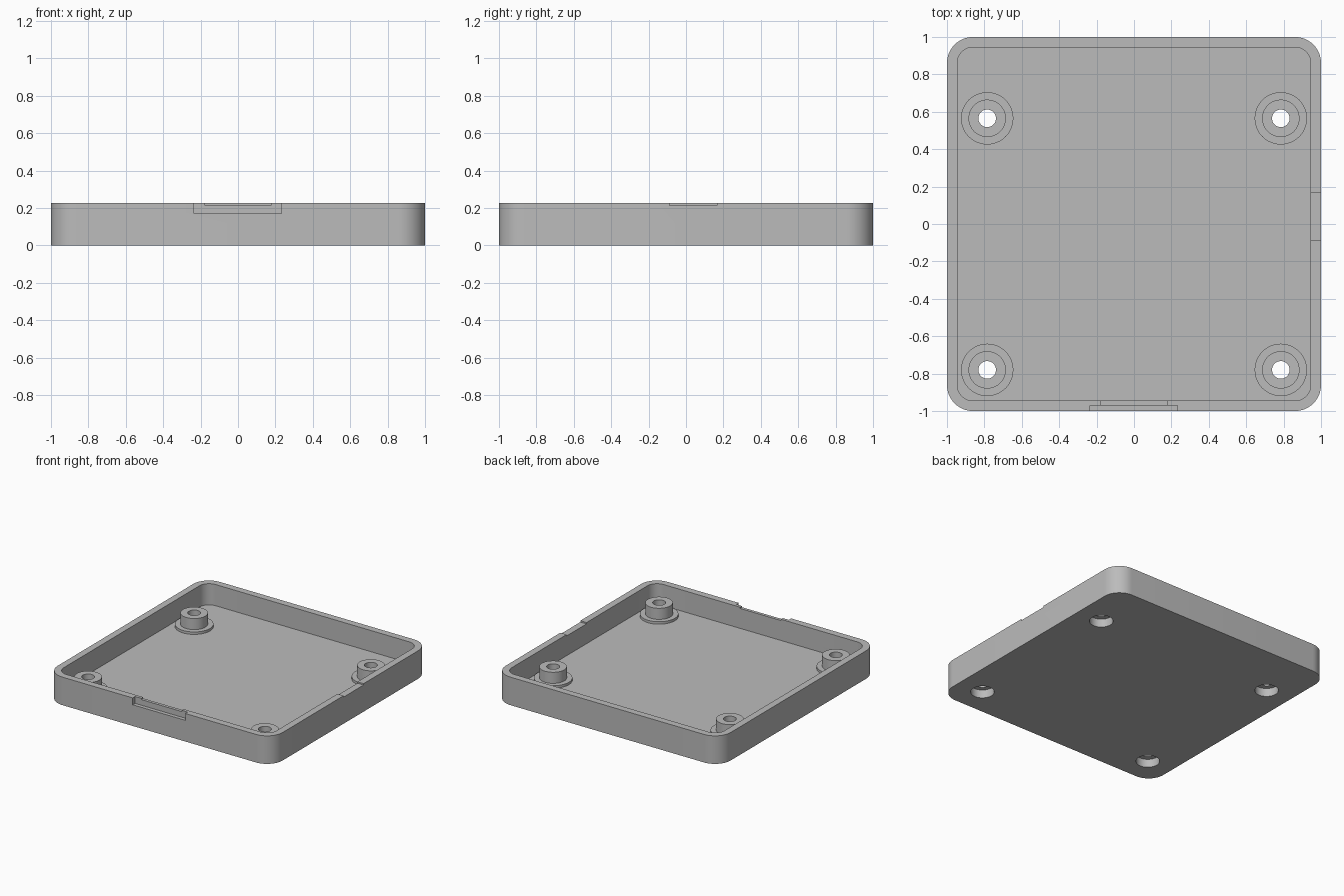
import bpy, bmesh, math

if "Cube" in bpy.data.objects:
    bpy.data.objects.remove(bpy.data.objects["Cube"])

WALL, FLOOR, TOP = 0.055, 0.055, 0.225
BOSS_SPOTS = [(sx * 0.785, y) for sx in (-1, 1) for y in (0.565, -0.78)]

grey = bpy.data.materials.new("light_grey")
grey.diffuse_color = (0.5, 0.5, 0.5, 1)
grey.use_nodes = True
grey.node_tree.nodes["Principled BSDF"].inputs["Base Color"].default_value = grey.diffuse_color


def add_object(name, bm):
    bmesh.ops.recalc_face_normals(bm, faces=bm.faces)
    mesh = bpy.data.meshes.new(name)
    bm.to_mesh(mesh)
    bm.free()
    mesh.materials.append(grey)
    ob = bpy.data.objects.new(name, mesh)
    bpy.context.collection.objects.link(ob)
    return ob


def activate(ob):
    bpy.ops.object.select_all(action='DESELECT')
    ob.select_set(True)
    bpy.context.view_layer.objects.active = ob


def prism(name, outline, z0, z1):
    """Extrude a flat outline from z0 to z1."""
    bm = bmesh.new()
    low = [bm.verts.new((x, y, z0)) for x, y in outline]
    high = [bm.verts.new((x, y, z1)) for x, y in outline]
    n = len(outline)
    bm.faces.new(low[::-1])
    bm.faces.new(high)
    for i in range(n):
        j = (i + 1) % n
        bm.faces.new((low[i], low[j], high[j], high[i]))
    return add_object(name, bm)


def rounded_square(half, r, steps=14):
    pts = []
    for k, (sx, sy) in enumerate([(1, 1), (-1, 1), (-1, -1), (1, -1)]):
        for i in range(steps + 1):
            a = math.pi / 2 * (k + i / steps)
            pts.append((sx * (half - r) + r * math.cos(a),
                        sy * (half - r) + r * math.sin(a)))
    return pts


def circle(cx, cy, r, n=48):
    return [(cx + r * math.cos(2 * math.pi * i / n),
             cy + r * math.sin(2 * math.pi * i / n)) for i in range(n)]


def rect(x0, x1, y0, y1):
    return [(x0, y0), (x1, y0), (x1, y1), (x0, y1)]


def cut(ob, cutter):
    mod = ob.modifiers.new("cut", 'BOOLEAN')
    mod.operation = 'DIFFERENCE'
    mod.solver = 'EXACT'
    mod.object = cutter
    activate(ob)
    bpy.ops.object.modifier_apply(modifier=mod.name)
    bpy.data.objects.remove(cutter, do_unlink=True)


# Tray: rounded block hollowed out from above
tray = prism("tray", rounded_square(1, 0.14), 0, TOP)
cut(tray, prism("cavity", rounded_square(1 - WALL, 0.085), FLOOR, 0.4))

# Front latch recess, shallow front lip notch and right lip notch
cut(tray, prism("latch_recess", rect(-0.235, 0.232, -1.1, -0.97), 0.17, 0.4))
cut(tray, prism("front_notch", rect(-0.18, 0.18, -1.05, -0.9), 0.215, 0.4))
cut(tray, prism("right_notch", rect(0.9, 1.1, -0.088, 0.165), 0.214, 0.4))

# Screw head holes through the floor
for x, y in BOSS_SPOTS:
    cut(tray, prism("screw_hole", circle(x, y, 0.086), -0.1, 0.1))

# Stepped screw bosses, turned from one profile
PROFILE = [(0.14, FLOOR), (0.14, 0.075), (0.10, 0.075), (0.10, 0.164),
           (0.047, 0.164), (0.047, 0.066), (0.086, 0.066), (0.086, FLOOR)]
bosses = []
for x, y in BOSS_SPOTS:
    bm = bmesh.new()
    n = 48
    rings = [[bm.verts.new((px, py, z)) for px, py in circle(0, 0, r, n)]
             for r, z in PROFILE]
    for a, b in zip(rings, rings[1:] + rings[:1]):
        for i in range(n):
            j = (i + 1) % n
            bm.faces.new((a[i], a[j], b[j], b[i]))
    boss = add_object("screw_boss", bm)
    boss.location = (x, y, 0)
    bosses.append(boss)

for ob in [tray] + bosses:
    activate(ob)
    bpy.ops.object.shade_smooth_by_angle(angle=math.radians(30))
